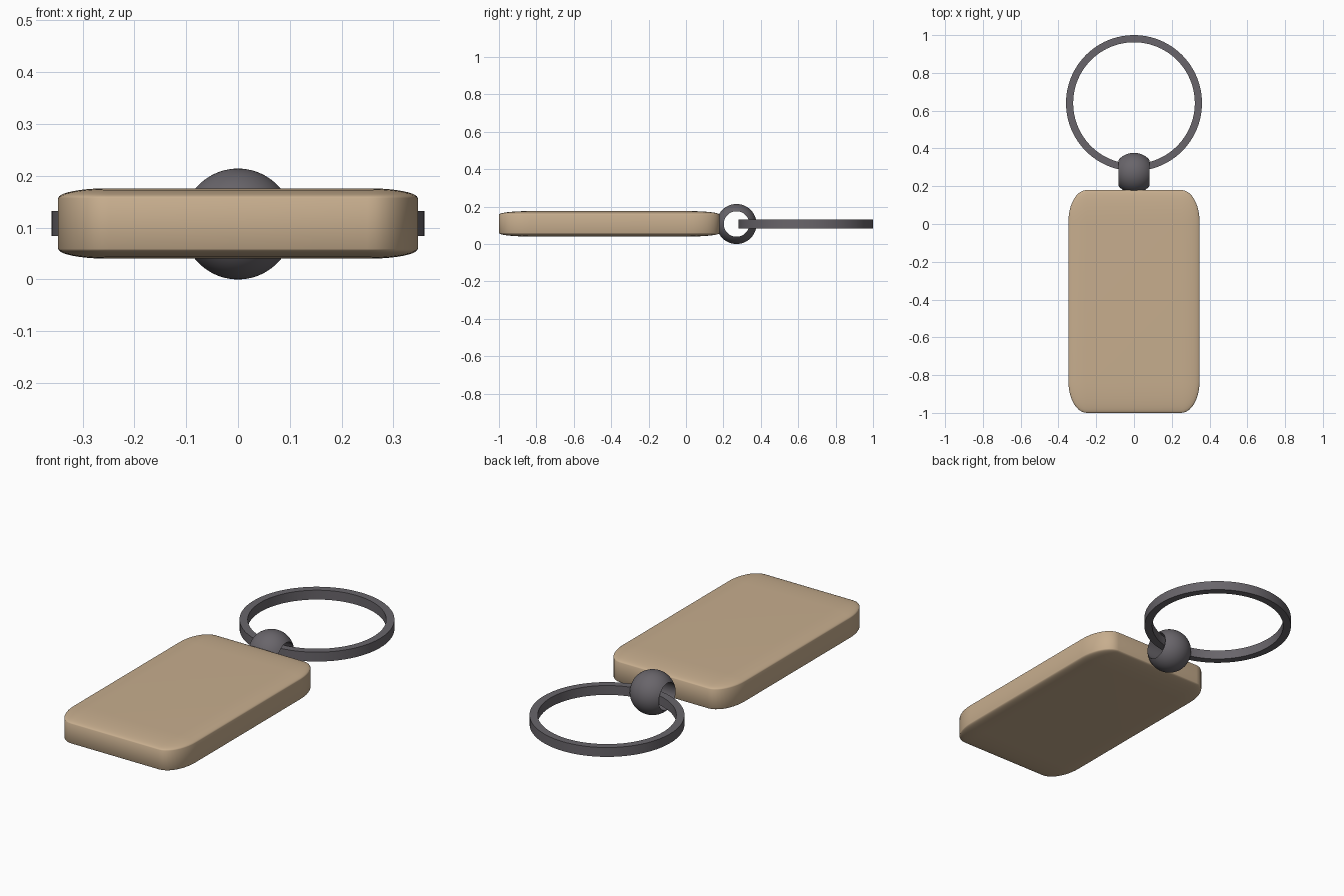
import bpy, bmesh, math
from mathutils import Matrix

if "Cube" in bpy.data.objects:
    bpy.data.objects.remove(bpy.data.objects["Cube"])


def material(name, rgb):
    m = bpy.data.materials.new(name)
    m.diffuse_color = (*rgb, 1)
    m.use_nodes = True
    m.node_tree.nodes["Principled BSDF"].inputs["Base Color"].default_value = m.diffuse_color
    return m


def finish(bm, name, mat, matrix, angle):
    bmesh.ops.transform(bm, matrix=matrix, verts=bm.verts)
    bmesh.ops.recalc_face_normals(bm, faces=bm.faces)
    mesh = bpy.data.meshes.new(name)
    bm.to_mesh(mesh)
    bm.free()
    mesh.materials.append(mat)
    obj = bpy.data.objects.new(name, mesh)
    bpy.context.collection.objects.link(obj)
    bpy.ops.object.select_all(action='DESELECT')
    obj.select_set(True)
    bpy.context.view_layer.objects.active = obj
    bpy.ops.object.shade_smooth_by_angle(angle=math.radians(angle))
    return obj


def lathe(name, profile, steps, mat, matrix):
    """Turn a closed (radius, height) profile around the z axis."""
    bm = bmesh.new()
    rows = []
    for i in range(steps):
        a = 2 * math.pi * i / steps
        rows.append([bm.verts.new((r * math.cos(a), r * math.sin(a), h)) for r, h in profile])
    n = len(profile)
    for i in range(steps):
        p, q = rows[i], rows[(i + 1) % steps]
        for j in range(n):
            k = (j + 1) % n
            bm.faces.new((p[j], q[j], q[k], p[k]))
    return finish(bm, name, mat, matrix, 35)


tan = material("tan", (0.57, 0.42, 0.27))
steel = material("dark_steel", (0.14, 0.13, 0.145))

# Fob: rounded cube squashed into a flat tag, so the rounding is elliptical
bm = bmesh.new()
bmesh.ops.create_cube(bm, size=2)
bmesh.ops.bevel(bm, geom=bm.edges[:], offset=0.28, segments=10, profile=0.5, affect='EDGES')
finish(bm, "fob_body", tan,
       Matrix.Translation((0, -0.41, 0.108)) @ Matrix.Diagonal((0.347, 0.59, 0.068, 1)), 50)

# Bead: sphere drilled through along x
R, HOLE = 0.107, 0.068
end = math.acos(HOLE / R)
arc = [(R * math.cos(t), R * math.sin(t))
       for t in (end * (i / 10 - 1) for i in range(21))]
lathe("connector_bead", arc, 64, steel,
      Matrix.Translation((0, 0.27, 0.107)) @ Matrix.Rotation(math.pi / 2, 4, 'Y'))

# Split ring: flat band with rectangular section, lying level through the bead
band = [(0.322, -0.024), (0.36, -0.024), (0.36, 0.024), (0.322, 0.024)]
lathe("key_ring", band, 96, steel, Matrix.Translation((0, 0.64, 0.108)))
